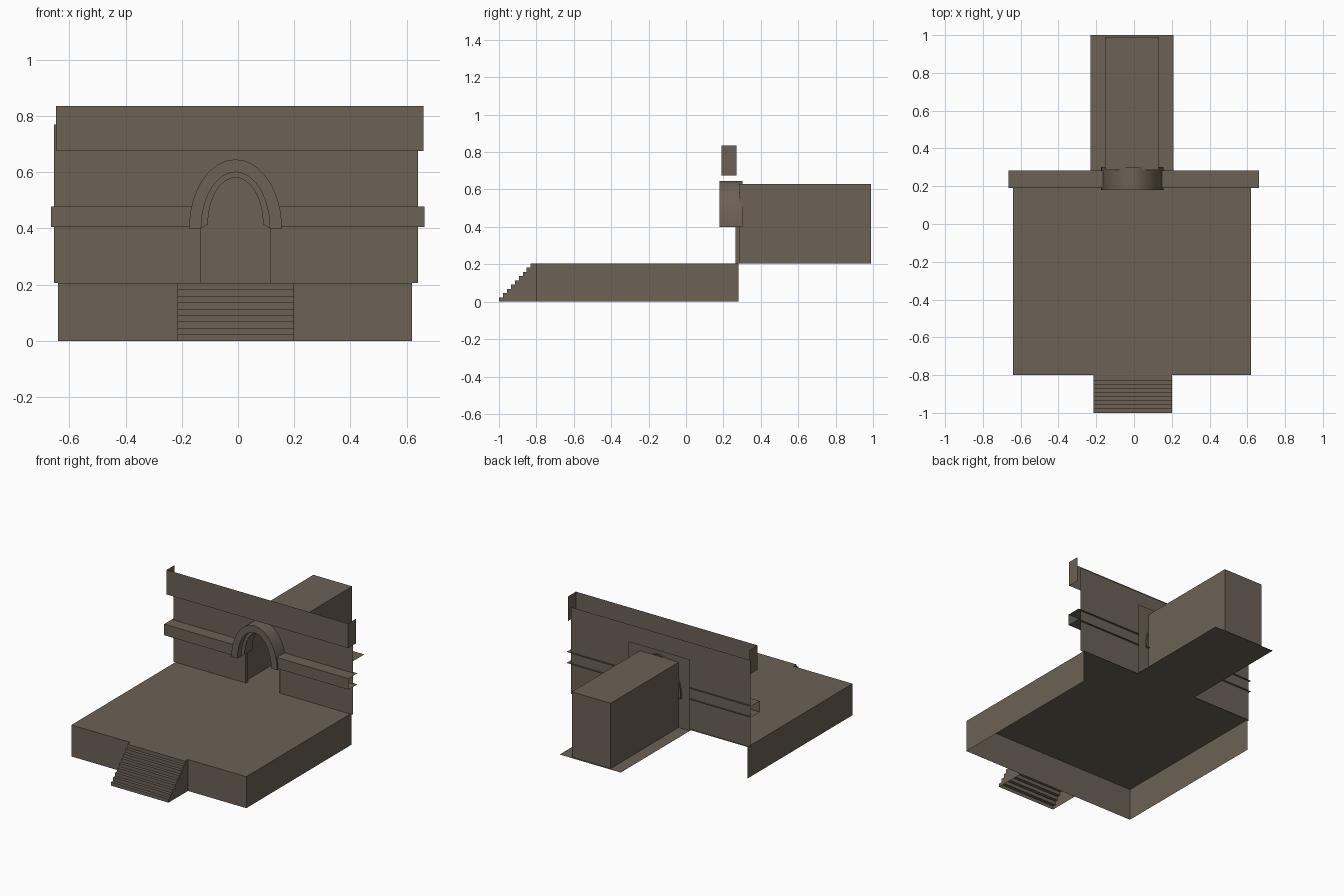
import bpy, math

if "Cube" in bpy.data.objects:
    bpy.data.objects.remove(bpy.data.objects["Cube"])

mat = bpy.data.materials.new("brown_stone")
mat.diffuse_color = (0.15, 0.12, 0.09, 1)
mat.use_nodes = True
mat.node_tree.nodes["Principled BSDF"].inputs["Base Color"].default_value = mat.diffuse_color


def add_mesh(name, verts, faces, smooth=False):
    me = bpy.data.meshes.new(name)
    me.from_pydata(verts, [], faces)
    me.materials.append(mat)
    ob = bpy.data.objects.new(name, me)
    bpy.context.collection.objects.link(ob)
    if smooth:
        bpy.ops.object.select_all(action='DESELECT')
        ob.select_set(True)
        bpy.context.view_layer.objects.active = ob
        bpy.ops.object.shade_smooth_by_angle(angle=math.radians(30))
    return ob


# Open shell: a box keeping only the named sides
SIDES = {"left": (0, 4, 7, 3), "right": (1, 2, 6, 5), "front": (0, 1, 5, 4),
         "back": (2, 3, 7, 6), "bottom": (0, 3, 2, 1), "top": (4, 5, 6, 7)}


def shell(name, x, y, z, sides):
    verts = [(x[i], y[j], z[k]) for k in (0, 1)
             for i, j in ((0, 0), (1, 0), (1, 1), (0, 1))]
    return add_mesh(name, verts, [SIDES[s] for s in sides.split()])


CX = -0.009      # centre line of the doorway
FLOOR = 0.205
SEG = 24


def arch(a, b, z0):
    """Half ellipse from left to right as (x, z)."""
    return [(CX - a * math.cos(math.pi * i / SEG), z0 + b * math.sin(math.pi * i / SEG))
            for i in range(SEG + 1)]


# Wall sheet with an arched doorway cut up from its bottom edge
def wall_sheet(name, x0, x1, top, y):
    pts = [(CX - 0.122, FLOOR)] + arch(0.122, 0.2, 0.4) + [(CX + 0.122, FLOOR)]
    pts += [(x1, FLOOR), (x1, top), (x0, top), (x0, FLOOR)]
    n = len(pts)
    return add_mesh(name, [(px, y, pz) for px, pz in pts], [tuple(reversed(range(n)))])


# Moulded arch: outside, front and inside surfaces, with feet closed
def arch_ring(name, outer, inner, y0, y1):
    verts = []
    for (ox, oz), (ix, iz) in zip(arch(*outer), arch(*inner)):
        verts += [(ox, y1, oz), (ox, y0, oz), (ix, y0, iz), (ix, y1, iz)]
    faces = []
    for i in range(SEG):
        for k in range(3):
            a, b = 4 * i + k, 4 * i + k + 1
            faces.append((a, b, b + 4, a + 4))
    e = 4 * SEG
    faces += [(3, 2, 1, 0), (e, e + 1, e + 2, e + 3)]
    return add_mesh(name, verts, faces, True)


# Platform
shell("platform", (-0.64, 0.62), (-0.8, 0.28), (0, FLOOR), "left right front top")

# Stairs: stepped profile extruded across, back and bottom open
STEPS = 9
rise, run = FLOOR / STEPS, 0.0212
prof = [(-1.0, 0.0)]
for i in range(STEPS):
    y, z = -1 + i * run, (i + 1) * rise
    prof += [(y, z), (-0.8 if i == STEPS - 1 else y + run, z)]
prof.append((-0.8, 0.0))
n = len(prof)
verts = [(x, y, z) for x in (-0.215, 0.2) for y, z in prof]
faces = [(i, n + i, n + i + 1, i + 1) for i in range(n - 2)]
faces += [tuple(range(n)), tuple(reversed(range(n, 2 * n)))]
add_mesh("stairs", verts, faces)

# Facade wall, backing panel and door jambs
wall_sheet("facade_wall", -0.655, 0.64, 0.77, 0.27)
wall_sheet("door_backing", -0.23, 0.21, 0.67, 0.29)
for side, s in (("left", -1), ("right", 1)):
    x = CX + s * 0.122
    add_mesh("door_jamb_" + side,
             [(x, 0.265, FLOOR), (x, 0.29, FLOOR), (x, 0.29, 0.4), (x, 0.265, 0.4)],
             [(0, 1, 2, 3) if s < 0 else (3, 2, 1, 0)])

# Cornice and the band on each side of the arch
shell("cornice", (-0.647, 0.66), (0.19, 0.27), (0.675, 0.835), "front left right")
shell("band_left", (-0.665, -0.165), (0.19, 0.282), (0.405, 0.477), "front top bottom")
shell("band_right", (0.147, 0.663), (0.19, 0.282), (0.405, 0.477), "front top bottom")

# Arch mouldings
arch_ring("outer_arch", (0.165, 0.245, 0.4), (0.122, 0.2, 0.4), 0.18, 0.302)
arch_ring("inner_arch", (0.122, 0.2, 0.4), (0.098, 0.165, 0.415), 0.22, 0.30)

# Passage behind the doorway and its wider floor
shell("passage", (-0.15, 0.13), (0.285, 0.99), (FLOOR, 0.63), "left right back top")
add_mesh("passage_floor", [(-0.23, 0.27, 0.204), (0.21, 0.27, 0.204),
                           (0.21, 1.0, 0.204), (-0.23, 1.0, 0.204)], [(0, 1, 2, 3)])
